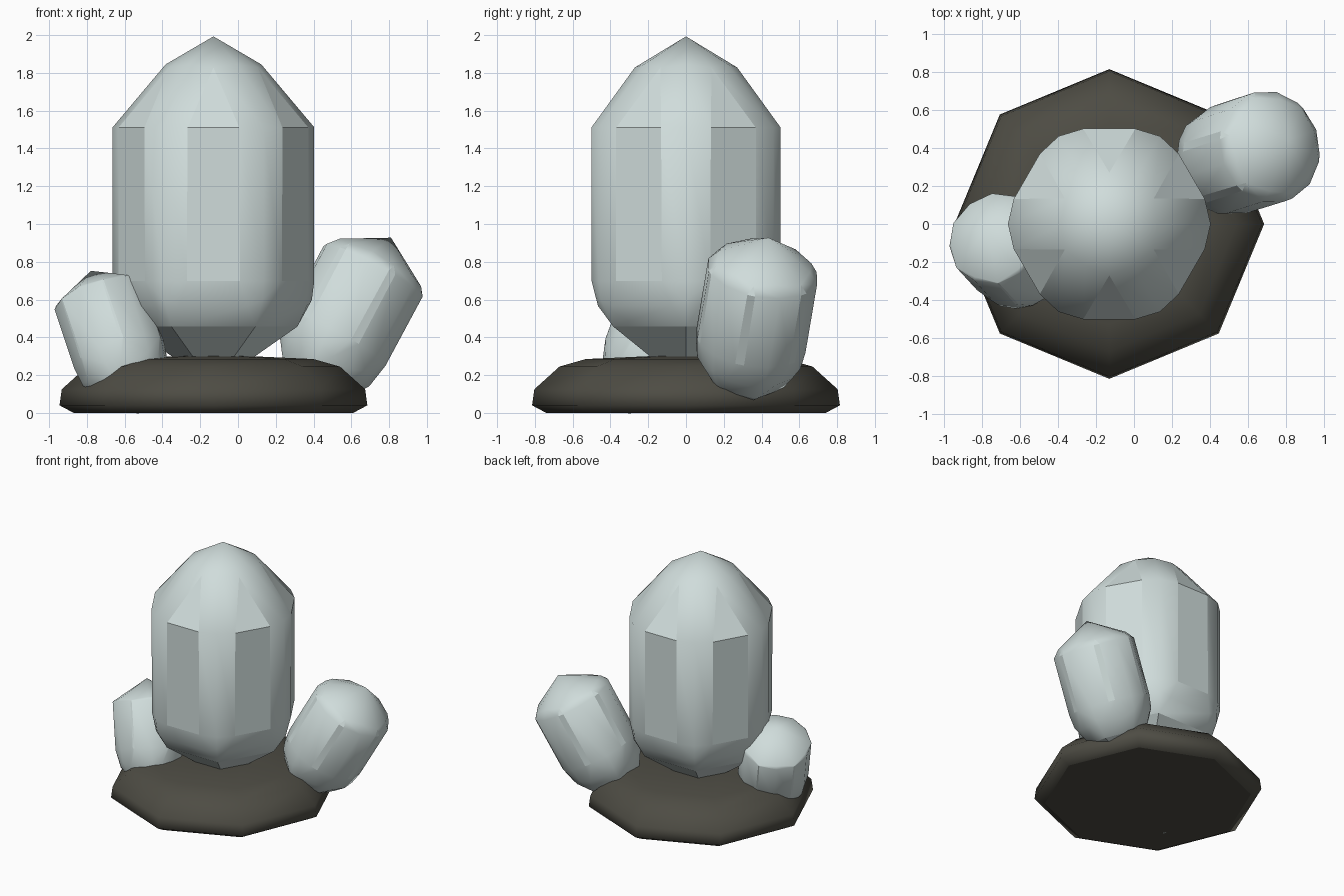
import bpy, bmesh, math
from mathutils import Vector, Matrix

if "Cube" in bpy.data.objects:
    bpy.data.objects.remove(bpy.data.objects["Cube"])


def material(name, rgb):
    m = bpy.data.materials.new(name)
    m.diffuse_color = (*rgb, 1)
    m.use_nodes = True
    m.node_tree.nodes["Principled BSDF"].inputs["Base Color"].default_value = m.diffuse_color
    return m


CRYSTAL = material("pale crystal", (0.63, 0.72, 0.71))
ROCK = material("dark rock", (0.075, 0.072, 0.057))


def add(name, bm, mat):
    bmesh.ops.recalc_face_normals(bm, faces=bm.faces)
    me = bpy.data.meshes.new(name)
    bm.to_mesh(me)
    bm.free()
    me.materials.append(mat)
    ob = bpy.data.objects.new(name, me)
    bpy.context.collection.objects.link(ob)
    return ob


def ring(bm, n, r, z, turn=0.0):
    return [bm.verts.new((r * math.cos(turn + i * math.tau / n),
                          r * math.sin(turn + i * math.tau / n), z)) for i in range(n)]


def bridge(bm, a, b):
    n = len(a)
    return [bm.faces.new((a[i], a[(i + 1) % n], b[(i + 1) % n], b[i])) for i in range(n)]


def crystal(name, size, rim, axis, turn, bevel):
    """Six-sided double-pointed crystal; rim is the centre of its upper shoulder."""
    bm = bmesh.new()
    r = 0.577 * size
    top = ring(bm, 6, r, 0, turn)
    low = ring(bm, 6, r, -0.965 * size, turn)
    tip = bm.verts.new((0, 0, 0.685 * size))
    foot = bm.verts.new((0, 0, -1.37 * size))
    bridge(bm, low, top)
    for i in range(6):
        j = (i + 1) % 6
        bm.faces.new((top[i], top[j], tip))
        bm.faces.new((low[j], low[i], foot))
    # round the long edges, the tip edges and the lower shoulder
    edges = [bm.edges.get((top[i], low[i])) for i in range(6)]
    edges += [bm.edges.get((top[i], tip)) for i in range(6)]
    edges += [bm.edges.get((low[i], low[(i + 1) % 6])) for i in range(6)]
    res = bmesh.ops.bevel(bm, geom=edges, offset=bevel, offset_type='OFFSET',
                          segments=2, profile=0.5, affect='EDGES', clamp_overlap=True)
    for f in res["faces"]:
        f.smooth = True
    # stand it along its axis
    d = Vector(axis).normalized()
    u = Vector((0, 1, 0)).cross(d).normalized()
    v = d.cross(u)
    rot = Matrix((u, v, d)).transposed().to_4x4()
    bm.transform(Matrix.Translation(rim) @ rot)
    return add(name, bm, CRYSTAL)


# crystals
crystal("main_crystal", 1.0, (-0.13, 0, 1.515), (0, 0, 1), 0, 0.148)
crystal("right_crystal", 0.59, (0.717, 0.407, 0.753), (0.534, 0.17, 1),
        math.radians(18), 0.146)
crystal("left_crystal", 0.505, (-0.733, -0.075, 0.615), (-0.333, 0.37, 1),
        math.radians(10), 0.142)

# octagonal rock base
bm = bmesh.new()
profile = [(0.74, 0), (0.815, 0.04), (0.803, 0.125), (0.67, 0.245), (0.53, 0.285), (0.2, 0.3)]
rings = [ring(bm, 8, r, z) for r, z in profile]
for a, b in zip(rings, rings[1:]):
    for f in bridge(bm, a, b):
        f.smooth = True
bm.faces.new(rings[-1]).smooth = True
bm.faces.new(rings[0][::-1])
base = add("rock_base", bm, ROCK)
base.location.x = -0.13
